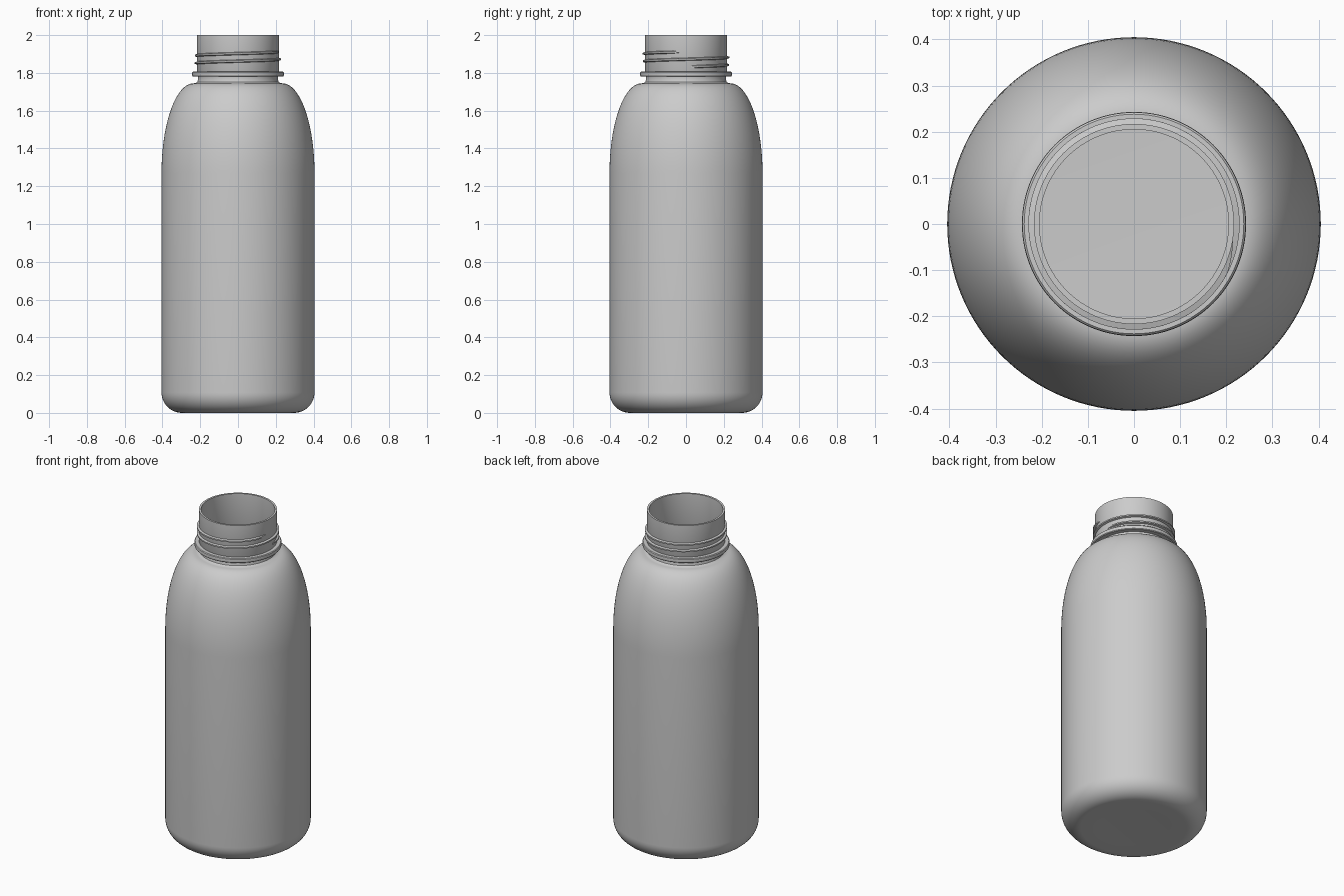
import bpy, bmesh, math

if "Cube" in bpy.data.objects:
    bpy.data.objects.remove(bpy.data.objects["Cube"])

SEG = 128
WALL = 0.012


def finish(bm, name, angle=35):
    bmesh.ops.recalc_face_normals(bm, faces=bm.faces)
    mesh = bpy.data.meshes.new(name)
    bm.to_mesh(mesh)
    bm.free()
    ob = bpy.data.objects.new(name, mesh)
    bpy.context.collection.objects.link(ob)
    bpy.ops.object.select_all(action='DESELECT')
    ob.select_set(True)
    bpy.context.view_layer.objects.active = ob
    bpy.ops.object.shade_smooth_by_angle(angle=math.radians(angle))
    return ob


def lathe(name, profile, closed=False):
    bm = bmesh.new()
    verts = [bm.verts.new((r, 0, z)) for r, z in profile]
    pairs = list(zip(verts, verts[1:] + verts[:1])) if closed else list(zip(verts, verts[1:]))
    edges = [bm.edges.new(p) for p in pairs]
    bmesh.ops.spin(bm, geom=verts + edges, cent=(0, 0, 0), axis=(0, 0, 1),
                   angle=2 * math.tau / 2, steps=SEG, use_duplicate=False)
    bmesh.ops.remove_doubles(bm, verts=bm.verts, dist=1e-5)
    return finish(bm, name)


def arc(cx, cz, rx, rz, a0, a1, n):
    angles = [math.radians(a0 + (a1 - a0) * i / n) for i in range(n + 1)]
    return [(cx + rx * math.cos(a), cz + rz * math.sin(a)) for a in angles]


# Bottle shell: outer wall up to the mouth, then the inner wall back down
outer = ([(0, 0.005), (0.2, 0.004)] + arc(0.297, 0.108, 0.108, 0.108, -90, 0, 12)
         + arc(0.235, 1.27, 0.170, 0.475, 0, 90, 24)
         + [(0.222, 1.747), (0.215, 1.753), (0.212, 1.765), (0.212, 1.79), (0.217, 1.80), (0.217, 2.0)])
inner = ([(0.205, 2.0), (0.205, 1.75), (0.212, 1.735)]
         + arc(0.235, 1.27, 0.170 - WALL, 0.475 - WALL, 90, 0, 24)
         + arc(0.297, 0.108, 0.108 - WALL, 0.108 - WALL, 0, -90, 12)
         + [(0, 0.005 + WALL)])
lathe("bottle_body", outer + inner)

# Support ring under the thread
lathe("neck_ring", [(0.209, 1.780), (0.238, 1.780), (0.242, 1.784), (0.243, 1.794),
                    (0.242, 1.803), (0.238, 1.807), (0.209, 1.807)], closed=True)


# Helical screw thread with tapered ends
def thread(name, start, end, z0, z1, steps=200):
    bm = bmesh.new()
    rings = []
    for i in range(steps + 1):
        t = i / steps
        a = math.radians(start + (end - start) * t)
        grow = min(1, 0.15 + min(t, 1 - t) / 0.03)
        tip = 0.2155 + 0.0135 * grow
        z = z0 + (z1 - z0) * t
        section = [(0.213, -0.009), (tip, -0.004), (tip, 0.004), (0.213, 0.009)]
        rings.append([bm.verts.new((r * math.cos(a), r * math.sin(a), z + dz)) for r, dz in section])
    for p, q in zip(rings, rings[1:]):
        for k in range(4):
            j = (k + 1) % 4
            bm.faces.new((p[k], p[j], q[j], q[k]))
    bm.faces.new(rings[0])
    bm.faces.new(rings[-1])
    return finish(bm, name)


thread("screw_thread", 8, 710, 1.833, 1.911)
